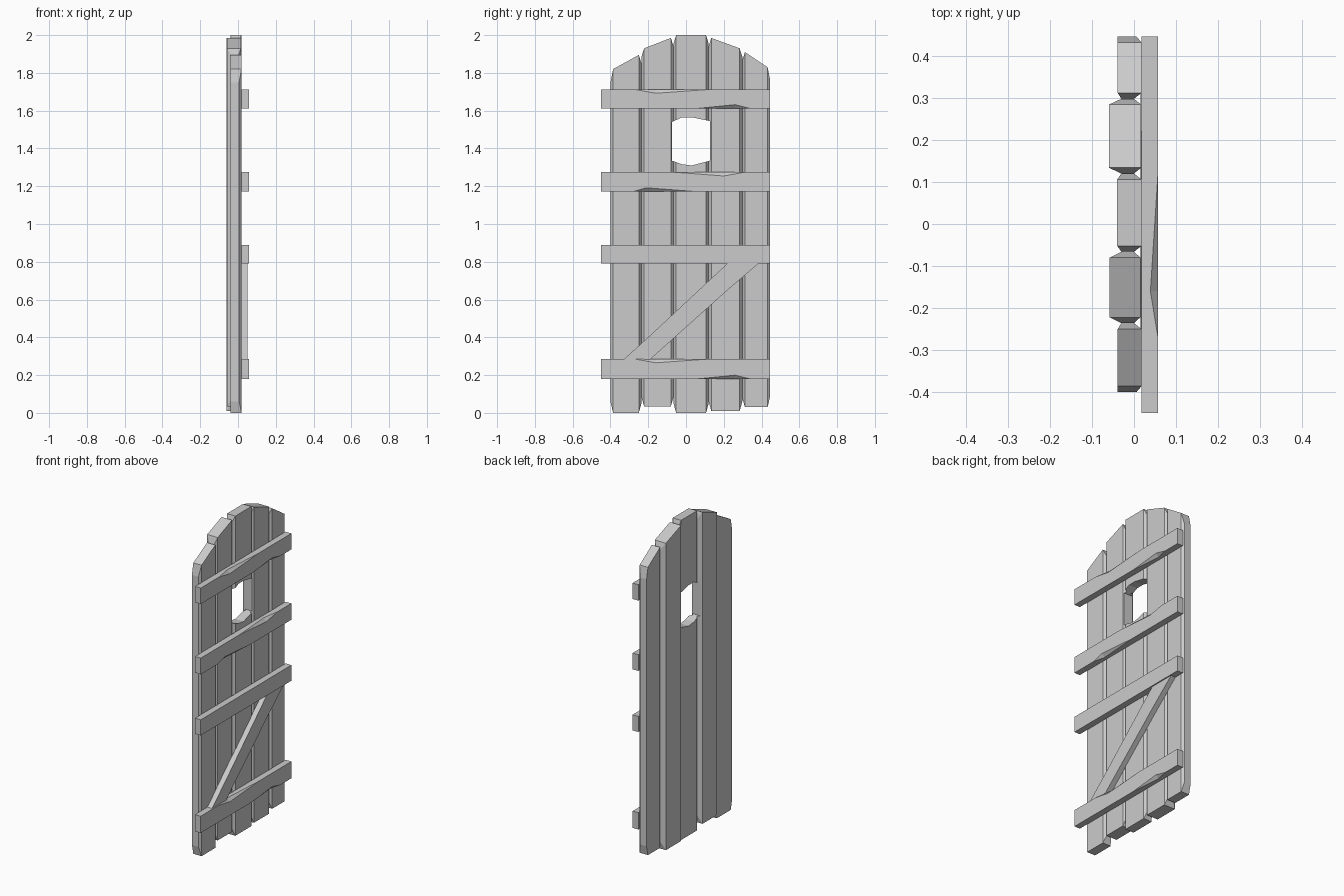
import bpy, bmesh

cube = bpy.data.objects.get("Cube")
if cube:
    bpy.data.objects.remove(cube, do_unlink=True)

wood = bpy.data.materials.new("grey_wood")
wood.use_nodes = True
GREY = (0.6, 0.6, 0.6, 1)
wood.diffuse_color = GREY
wood.node_tree.nodes["Principled BSDF"].inputs["Base Color"].default_value = GREY


def loft(name, sections):
    """Skin a row of (y, [(x, z), ...]) outlines and cap both ends."""
    bm = bmesh.new()
    rings = [[bm.verts.new((x, y, z)) for x, z in pts] for y, pts in sections]
    n = len(rings[0])
    for a, b in zip(rings, rings[1:]):
        for i in range(n):
            j = (i + 1) % n
            bm.faces.new((a[i], a[j], b[j], b[i]))
    bm.faces.new(rings[0][::-1])
    bm.faces.new(rings[-1])
    bmesh.ops.remove_doubles(bm, verts=bm.verts, dist=0.0005)
    bmesh.ops.dissolve_degenerate(bm, edges=bm.edges, dist=0.0005)
    bmesh.ops.recalc_face_normals(bm, faces=bm.faces)
    mesh = bpy.data.meshes.new(name)
    bm.to_mesh(mesh)
    bm.free()
    mesh.materials.append(wood)
    obj = bpy.data.objects.new(name, mesh)
    bpy.context.collection.objects.link(obj)
    return obj


def rect(x0, x1, z0, z1):
    return [(x0, z0), (x1, z0), (x1, z1), (x0, z1)]


def plank(name, y0, y1, back, front, bottom, top0, top1, open0=False, open1=False):
    """Upright board, chamfered on its long edges and corners."""
    edge = 0.014

    def side(top, is_open):
        if is_open:   # outer side of the door stays nearly full thickness
            return rect(back, front - 0.012, bottom + 0.06, top - 0.07)
        return rect(-0.03, 0.0, bottom + 0.05, top - 0.045)

    return loft(name, [
        (y0, side(top0, open0)),
        (y0 + edge, rect(back, front, bottom, top0)),
        (y1 - edge, rect(back, front, bottom, top1)),
        (y1, side(top1, open1))])


# Upright planks
planks = [
    plank("plank_1", -0.4, -0.236, -0.039, 0.018, 0.0, 1.82, 1.895, open0=True),
    plank("plank_2", -0.236, -0.066, -0.058, 0.015, 0.035, 1.93, 1.985),
    plank("plank_3", -0.066, 0.12, -0.04, 0.018, 0.0, 2.0, 2.0),
    plank("plank_4", 0.12, 0.298, -0.06, 0.017, 0.01, 1.985, 1.93),
    plank("plank_5", 0.298, 0.446, -0.039, 0.018, 0.03, 1.91, 1.83, open1=True)]

# Window hole cut through the middle planks
cutter = loft("window_cutter", [
    (y, rect(-0.2, 0.2, z0, z1)) for y, z0, z1 in [
        (-0.075, 1.335, 1.54), (-0.02, 1.316, 1.565),
        (0.03, 1.31, 1.565), (0.126, 1.335, 1.545)]])
cutter.hide_render = True
for obj in planks[1:4]:
    cut = obj.modifiers.new("window", 'BOOLEAN')
    cut.operation = 'DIFFERENCE'
    cut.solver = 'EXACT'
    cut.object = cutter
    bpy.context.view_layer.objects.active = obj
    bpy.ops.object.modifier_apply(modifier="window")
bpy.data.objects.remove(cutter, do_unlink=True)


def batten(name, z0, z1, top_nick=None, low_nick=None):
    """Cross board; each nick is (start, deepest, end) along its outer edge."""
    back, front, depth = 0.018, 0.057, 0.018
    cuts = {-0.45: (0, 0), 0.446: (0, 0)}
    for k, nick in enumerate((low_nick, top_nick)):
        if nick:
            for i, y in enumerate(nick):
                d = [0, 0]
                d[k] = depth if i == 1 else 0
                cuts[y] = d
    for y in cuts:   # keep a nick's slope running past the other nick's stations
        for k, nick in enumerate((low_nick, top_nick)):
            if nick and nick[0] < y < nick[2]:
                a, m, b = nick
                t = (y - a) / (m - a) if y <= m else (b - y) / (b - m)
                cuts[y] = [t * depth if j == k else c for j, c in enumerate(cuts[y])]
    return loft(name, [
        (y, [(back, z0), (front - lo, z0), (front, z0 + lo * 1.1),
             (front, z1 - hi * 1.1), (front - hi, z1), (back, z1)])
        for y, (lo, hi) in sorted(cuts.items())])


# Cross battens with worn edges
batten("batten_bottom", 0.18, 0.285, (-0.27, -0.16, 0.12), (0.06, 0.26, 0.34))
batten("batten_lower_middle", 0.79, 0.888)
batten("batten_upper_middle", 1.172, 1.274, (-0.06, 0.2, 0.31), (-0.28, -0.21, 0.05))
batten("batten_top", 1.612, 1.712, (-0.27, -0.16, 0.12), (0.06, 0.26, 0.34))

# Diagonal brace between the two lower battens
loft("diagonal_brace", [
    (y, rect(0.016, 0.05, z0, z1)) for y, z0, z1 in [
        (-0.33, 0.283, 0.283), (-0.19, 0.283, 0.41),
        (0.22, 0.65, 0.792), (0.385, 0.792, 0.792)]])
